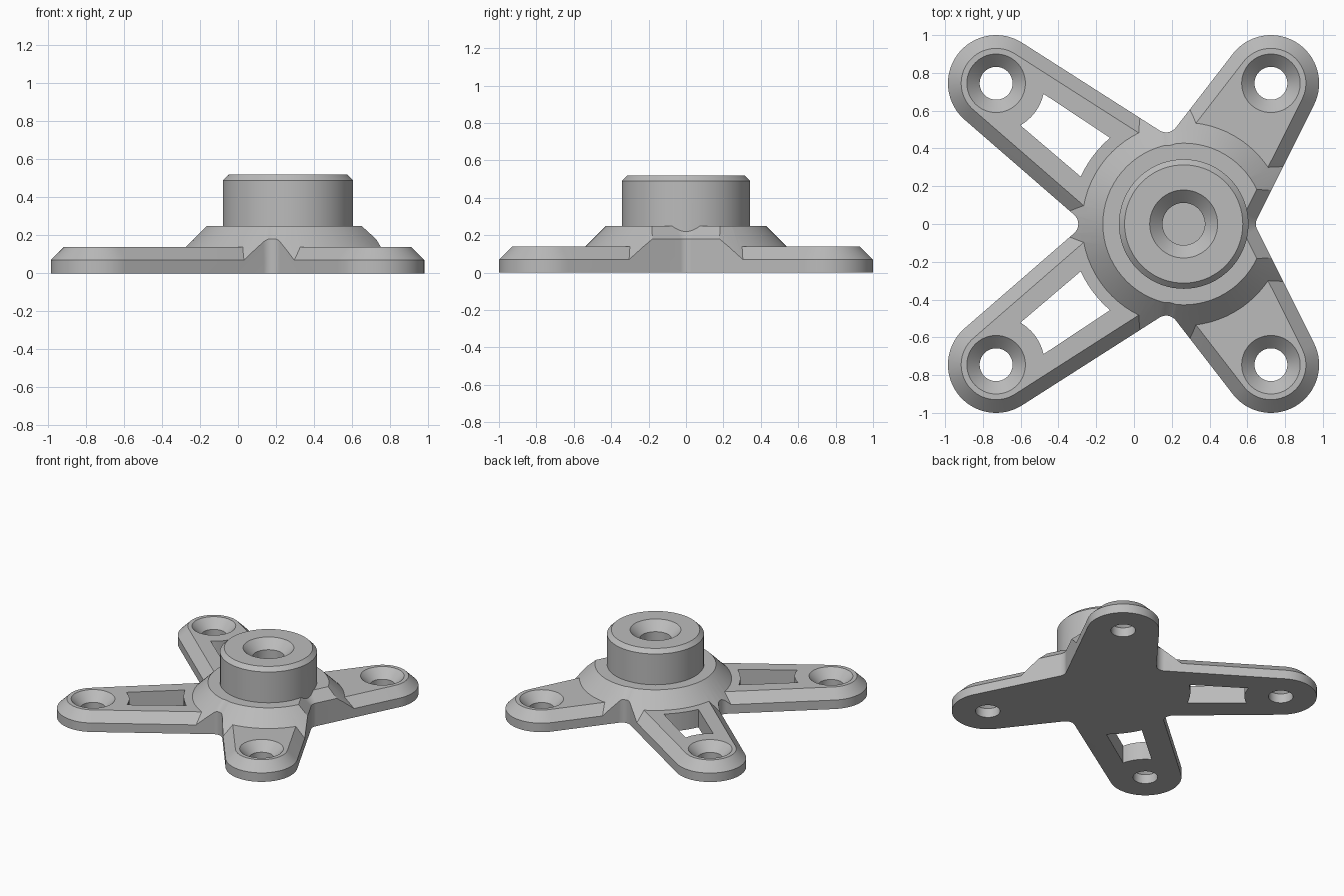
import bpy, bmesh
from math import atan2, acos, cos, sin, pi, radians, hypot

if "Cube" in bpy.data.objects:
    bpy.data.objects.remove(bpy.data.objects["Cube"], do_unlink=True)

HUB = (0.263, 0.0)
LEFT_PAD, RIGHT_PAD = 0.725, -0.73   # x of the screw pads
PAD_Y, PAD_R, VALLEY_R = 0.745, 0.255, 0.065
CHAMFER, PLATE, HUB_TOP = 0.07, 0.14, 0.25

grey = bpy.data.materials.new("plain_grey")
grey.use_nodes = True
grey.diffuse_color = (0.5, 0.5, 0.5, 1)
grey.node_tree.nodes["Principled BSDF"].inputs["Base Color"].default_value = (0.5, 0.5, 0.5, 1)


def loft(name, rings):
    """Closed solid through a stack of equal-length (points, z) rings."""
    bm = bmesh.new()
    loops = [[bm.verts.new((x, y, z)) for x, y in pts] for pts, z in rings]
    for a, b in zip(loops, loops[1:]):
        for i in range(len(a)):
            j = (i + 1) % len(a)
            bm.faces.new((a[i], a[j], b[j], b[i]))
    bm.faces.new(loops[0][::-1])
    bm.faces.new(loops[-1])
    bmesh.ops.recalc_face_normals(bm, faces=bm.faces)
    mesh = bpy.data.meshes.new(name)
    bm.to_mesh(mesh)
    bm.free()
    mesh.materials.append(grey)
    ob = bpy.data.objects.new(name, mesh)
    bpy.context.collection.objects.link(ob)
    return ob


def arc(c, r, a0, a1, steps):
    return [(c[0] + r * cos(a0 + (a1 - a0) * i / steps),
             c[1] + r * sin(a0 + (a1 - a0) * i / steps)) for i in range(steps + 1)]


def turned(name, centre, profile):
    """Round solid from (radius, z) pairs."""
    return loft(name, [(arc(centre, r, 0, 2 * pi, 72)[:-1], z) for r, z in profile])


def combine(target, other, operation):
    bpy.context.view_layer.objects.active = target
    mod = target.modifiers.new(operation.lower(), "BOOLEAN")
    mod.operation, mod.solver, mod.object = operation, "EXACT", other
    bpy.ops.object.modifier_apply(modifier=mod.name)
    bpy.data.objects.remove(other, do_unlink=True)


# Plan outline: pads (positive radius) and valleys (negative) joined by tangents
CIRCLES = [((0.71, 0), -VALLEY_R), ((LEFT_PAD, PAD_Y), PAD_R),
           ((0.17, 0.55), -VALLEY_R), ((RIGHT_PAD, PAD_Y), PAD_R),
           ((-0.36, 0), -VALLEY_R), ((RIGHT_PAD, -PAD_Y), PAD_R),
           ((0.17, -0.55), -VALLEY_R), ((LEFT_PAD, -PAD_Y), PAD_R)]


def outline(inset):
    normals = []
    for i, (c, r) in enumerate(CIRCLES):
        d, s = CIRCLES[(i + 1) % len(CIRCLES)]
        dx, dy = d[0] - c[0], d[1] - c[1]
        normals.append(atan2(dy, dx) - acos((r - s) / hypot(dx, dy)))
    pts = []
    for i, (c, r) in enumerate(CIRCLES):
        a, b = normals[i - 1], normals[i]
        if r > 0:
            sweep, steps = (b - a) % (2 * pi), 32
        else:
            sweep, steps = -((a - b) % (2 * pi)), 14
        pts += arc(c, r - inset, a, a + sweep, steps)
    return pts


def chamfered_slab(name, top):
    return loft(name, [(outline(0), 0), (outline(0), top - CHAMFER),
                       (outline(CHAMFER), top)])


# Four-legged plate
bracket = chamfered_slab("mounting_bracket", PLATE)

# Sloped hub, trimmed to the plate outline
hub = chamfered_slab("hub", HUB_TOP)
slope = 0.678
combine(hub, turned("hub_cone", HUB, [(slope + 0.05, -0.05), (slope - 0.3, 0.3)]), "INTERSECT")
combine(bracket, hub, "UNION")

# Round boss with a chamfered rim and a blind countersunk hole
combine(bracket, turned("boss", HUB, [(0.343, 0.1), (0.343, 0.49), (0.313, 0.52)]), "UNION")
combine(bracket, turned("boss_hole", HUB, [(0.112, 0.2), (0.112, 0.452), (0.2, 0.54)]), "DIFFERENCE")

# Countersunk screw holes in the pads, slots in the two right legs
for side in (1, -1):
    for x in (LEFT_PAD, RIGHT_PAD):
        hole = turned("screw_hole", (x, side * PAD_Y),
                      [(0.087, -0.05), (0.087, 0.072), (0.175, 0.16)])
        combine(bracket, hole, "DIFFERENCE")
    edge = (arc((RIGHT_PAD, PAD_Y), 0.257, radians(-12.5), radians(-60), 12)
            + arc(HUB, 0.6, radians(155.3), radians(130.5), 12))
    edge = [(x, side * y) for x, y in edge]
    combine(bracket, loft("leg_slot", [(edge, -0.05), (edge, 0.3)]), "DIFFERENCE")

# Smooth round walls, crisp edges
bpy.ops.object.select_all(action="DESELECT")
bracket.select_set(True)
bpy.context.view_layer.objects.active = bracket
bpy.ops.object.shade_smooth_by_angle(angle=radians(25))
